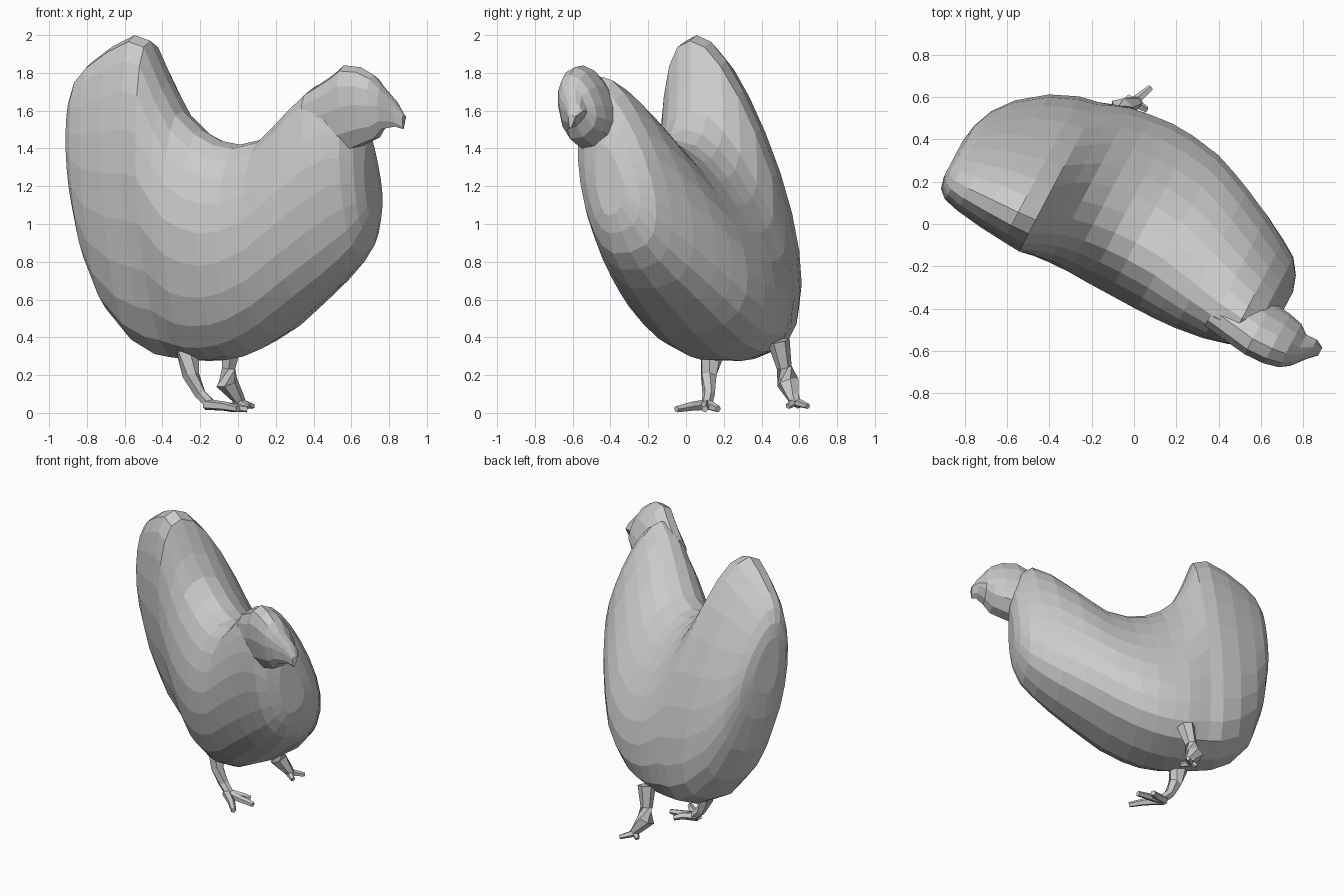
import bpy, bmesh, math
from mathutils import Vector

if "Cube" in bpy.data.objects:
    bpy.data.objects.remove(bpy.data.objects["Cube"])

# Bird axes: u runs tail to beak, v is sideways; the mid plane leans with height
U = Vector((0.885, -0.466, 0))
V = Vector((0.466, 0.885, 0))


def mid_v(u, z):
    """Leaning mid plane, curling toward the near side at the tail end."""
    return 0.25 - 0.228 * z - 0.2 * max(0, -0.55 - u)


def skin(name, rings):
    """Flat-faced closed surface through rings of equal point count."""
    bm = bmesh.new()
    loops = [[bm.verts.new(p) for p in r] for r in rings]
    n = len(loops[0])
    for a, b in zip(loops, loops[1:]):
        for i in range(n):
            j = (i + 1) % n
            bm.faces.new((a[i], a[j], b[j], b[i]))
    bm.faces.new(loops[0][::-1])
    bm.faces.new(loops[-1])
    bmesh.ops.recalc_face_normals(bm, faces=bm.faces)
    me = bpy.data.meshes.new(name)
    bm.to_mesh(me)
    bm.free()
    ob = bpy.data.objects.new(name, me)
    bpy.context.collection.objects.link(ob)
    return ob


def section(u, zb, zt, w, sides, egg, shift=0):
    """Leaning egg-shaped slice across the bird, boxier underneath."""
    ring = []
    for i in range(sides):
        a = 2 * math.pi * i / sides
        rise, side = -math.cos(a), math.sin(a)
        z = (zb + zt) / 2 + rise * (zt - zb) / 2
        s = math.copysign(abs(side) ** (0.72 if rise < 0 else 0.9), side)
        v = mid_v(u, z) + shift + w * s * (1 - egg * rise * (1 if rise > 0 else 0.6))
        # the underside tips up toward the far flank
        z += 0.06 * s * max(0, -rise)
        ring.append(U * u + V * v + Vector((0, 0, z)))
    return ring


def tube(name, pts, sides=6):
    """Tapered limb; each point is x, y, z, radius."""
    rings = []
    ps = [Vector(p[:3]) for p in pts]
    for i, p in enumerate(ps):
        d = ps[min(i + 1, len(ps) - 1)] - ps[max(i - 1, 0)]
        q = d.to_track_quat('Z', 'Y')
        r = pts[i][3]
        rings.append([p + q @ Vector((r * math.cos(t), r * math.sin(t), 0))
                      for t in (2 * math.pi * k / sides for k in range(sides))])
    return skin(name, rings)


# Body with raised tail and neck: u, bottom, top, half width
body = [(-.90, 1.2, 1.58, .08), (-.885, 1.02, 1.68, .15), (-.845, .78, 1.77, .205),
        (-.77, .55, 1.85, .25), (-.64, .38, 1.94, .30), (-.51, .30, 2.0, .33),
        (-.42, .285, 1.97, .345), (-.34, .28, 1.75, .365), (-.27, .275, 1.6, .38),
        (-.17, .28, 1.5, .39), (-.06, .30, 1.44, .40), (.05, .34, 1.42, .40),
        (.2, .42, 1.45, .39), (.3, .49, 1.53, .37), (.4, .56, 1.62, .345),
        (.54, .66, 1.73, .30), (.66, .76, 1.78, .25), (.74, .85, 1.72, .21),
        (.79, .96, 1.58, .15), (.815, 1.06, 1.42, .08)]
skin("body", [section(*s, 22, .27) for s in body])

# Head with low comb, running into the hooked beak
head = [(.52, 1.4, 1.7, .12), (.68, 1.38, 1.79, .13), (.75, 1.39, 1.84, .13),
        (.85, 1.43, 1.83, .125), (.92, 1.46, 1.79, .11), (.965, 1.52, 1.73, .08),
        (1.02, 1.54, 1.65, .05), (1.06, 1.53, 1.58, .02)]
skin("head", [section(*s, 12, .12, -.05 if s[0] < 1 else -.02) for s in head])

# Near leg and its toes
tube("near_leg", [(-.27, .15, .36, .07), (-.25, .12, .2, .045),
                  (-.2, .12, .1, .033), (-.14, .11, .04, .03)])
for k, (x, y) in enumerate([(0, -.05), (.05, .1), (-.02, .17)]):
    tube(f"near_toe_{k + 1}", [(-.17, .11, .045, .03), (-.07, (y + .1) / 2, .035, .025),
                               (x, y, .02, .018)], 5)

# Far leg and its toes
tube("far_leg", [(-.03, .49, .38, .06), (-.05, .52, .24, .04),
                 (-.06, .54, .16, .06), (.0, .57, .08, .035), (.02, .58, .05, .025)])
for k, (x, y) in enumerate([(.08, .645), (.06, .54), (-.03, .6)]):
    tube(f"far_toe_{k + 1}", [(.0, .575, .06, .025), (x, y, .035, .015)], 5)
